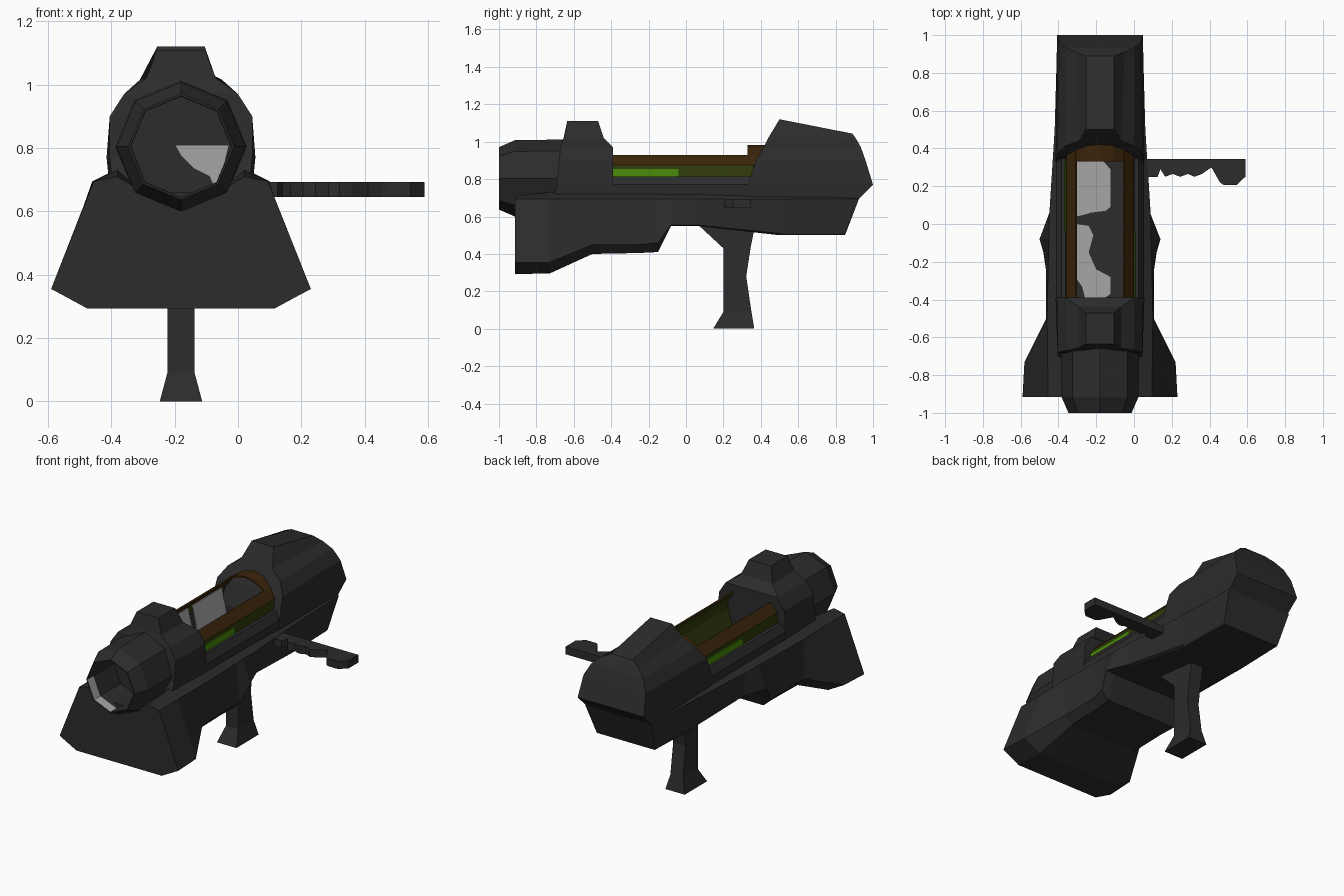
import bpy, bmesh, math
from mathutils import Vector

AX, AZ = -0.18, 0.8   # barrel axis


def mat(name, rgb):
    m = bpy.data.materials.new(name)
    m.diffuse_color = (*rgb, 1)
    return m


DARK = mat("dark_grey", (0.025, 0.025, 0.025))
LIGHT = mat("light_grey", (0.38, 0.38, 0.38))
BROWN = mat("brown", (0.044, 0.018, 0.003))
GREEN = mat("dark_green", (0.030, 0.042, 0.003))
BRIGHT = mat("bright_green", (0.068, 0.25, 0.003))


def finish(name, bm, *mats):
    bmesh.ops.recalc_face_normals(bm, faces=bm.faces)
    me = bpy.data.meshes.new(name)
    bm.to_mesh(me)
    bm.free()
    for m in mats:
        me.materials.append(m)
    ob = bpy.data.objects.new(name, me)
    bpy.context.collection.objects.link(ob)
    return ob


def loft(name, rings, m, strips=False):
    """Skin closed rings of 3D points; cap ends with one face or mirrored strips."""
    bm = bmesh.new()
    rows = [[bm.verts.new(p) for p in r] for r in rings]
    n = len(rows[0])
    for a, b in zip(rows, rows[1:]):
        for i in range(n):
            j = (i + 1) % n
            bm.faces.new((a[i], a[j], b[j], b[i]))
    for row in (rows[0], rows[-1]):
        if strips:
            for i in range(n // 2 - 1):
                bm.faces.new((row[i], row[i + 1], row[n - 2 - i], row[n - 1 - i]))
        else:
            bm.faces.new(row)
    return finish(name, bm, m)


def mirrored(half):
    """Half ring of (offset, y, z) made into a full ring about the axis plane."""
    return [(AX + x, y, z) for x, y, z in half] + [(AX - x, y, z) for x, y, z in reversed(half)]


def prism(name, pts, thick, m):
    """Extrude a 3D outline along a vector."""
    t = Vector(thick)
    return loft(name, [pts, [Vector(p) + t for p in pts]], m)


# Lower hull: y, top half width, edge half width, edge z, bottom half width, bottom z, shoulder z
hull = [(-0.915, 0.275, 0.41, 0.355, 0.295, 0.293, 0.71),
        (-0.73, 0.277, 0.40, 0.355, 0.29, 0.295, 0.73),
        (-0.50, 0.28, 0.285, 0.45, 0.24, 0.40, 0.735),
        (-0.25, 0.275, 0.285, 0.45, 0.24, 0.405, 0.735),
        (-0.15, 0.273, 0.30, 0.46, 0.25, 0.41, 0.735),
        (-0.08, 0.27, 0.32, 0.555, 0.26, 0.55, 0.735),
        (0.06, 0.268, 0.265, 0.555, 0.25, 0.55, 0.735),
        (0.50, 0.24, 0.22, 0.51, 0.21, 0.50, 0.73),
        (0.85, 0.228, 0.205, 0.51, 0.20, 0.50, 0.70)]
rings = []
for i, (y, a, b, zb, c, zc, zs) in enumerate(hull):
    last = i == len(hull) - 1
    end = 0.075 if last else 0     # slanted tail
    rings.append(mirrored([(0.12, y + end, zs if last else 0.66), (0.2, y + end, zs),
                           (a, y + end, 0.695), (b, y, zb), (c, y, zc)]))
loft("lower_hull", rings, DARK)

# Upper shells: half outlines of (offset, y, z) at the front and the back
loft("rear_shell", [
    mirrored([(0.225, 0.33, 0.67), (0.235, 0.33, 0.77), (0.225, 0.375, 0.9), (0.18, 0.415, 0.97),
              (0.11, 0.44, 1.02), (0.075, 0.50, 1.12)]),
    mirrored([(0.22, 0.92, 0.69), (0.228, 1.0, 0.77), (0.215, 0.96, 0.9), (0.18, 0.935, 0.97),
              (0.13, 0.91, 1.015), (0.075, 0.89, 1.043)])], DARK, True)
loft("front_collar", [
    mirrored([(0.215, -0.72, 0.67), (0.225, -0.69, 0.77), (0.225, -0.68, 0.9), (0.18, -0.67, 0.97),
              (0.11, -0.655, 1.02), (0.075, -0.635, 1.11)]),
    mirrored([(0.225, -0.39, 0.67), (0.235, -0.39, 0.77), (0.225, -0.39, 0.9), (0.18, -0.39, 0.97),
              (0.11, -0.44, 1.02), (0.075, -0.47, 1.11)])], DARK, True)

# Chamber trough with sloping inner walls
loft("chamber_trough", [
    mirrored([(0.225, y, 0.67), (0.232, y, 0.77), (0.205, y, 0.815), (0.172, y, 0.815), (0.125, y, 0.69)])
    for y in (-0.40, 0.36)], DARK)


# Muzzle: eight-sided tube with an open bore
def octagon(y, r):
    return [(AX + r * math.sin(k * math.pi / 4), y, AZ + 0.004 + r * math.cos(k * math.pi / 4))
            for k in range(8)]


muzzle = loft("muzzle", [octagon(y, r) for y, r in (
    (-0.64, 0.208), (-0.915, 0.204), (-1.0, 0.167), (-1.0, 0.16), (-0.94, 0.16), (-0.74, 0.158))], DARK)
muzzle.data.materials.append(LIGHT)
for p in muzzle.data.polygons:   # light patch on the lower bore near the rim
    c = p.center
    rad = math.hypot(c.x - AX, c.z - AZ)
    if -0.99 < c.y < -0.95 and rad < 0.155 and c.x < AX and c.z < AZ:
        p.material_index = 1
prism("bore_light_patch", [(AX + x, -0.748, z) for x, z in (
    (-0.02, 0.81), (0.152, 0.81), (0.125, 0.70), (0.10, 0.685), (0.09, 0.71), (0.04, 0.735), (0, 0.775))],
    (0, 0.006, 0), LIGHT)

# Worn light patches on the chamber floor and left wall
for name, pts in (
    ("floor_patch_rear", [(-0.125, 0.33), (0.02, 0.33), (0.055, 0.29), (0.055, 0.09), (0.03, 0.07),
                          (-0.05, 0.06), (-0.08, 0.05), (-0.125, 0.04)]),
    ("floor_patch_front", [(-0.125, 0), (-0.06, -0.01), (-0.035, -0.06), (-0.06, -0.15), (-0.02, -0.24),
                           (0.055, -0.28), (0.055, -0.37), (0.03, -0.388), (-0.08, -0.388),
                           (-0.095, -0.33), (-0.125, -0.29)])):
    prism(name, [(AX + x, y, 0.688) for x, y in pts], (0, 0, 0.006), LIGHT)
for name, y0, y1 in (("wall_patch_rear", 0.04, 0.33), ("wall_patch_front", -0.30, 0.0)):
    prism(name, [(AX - x, y0, z) for x, z in ((0.168, 0.868), (0.128, 0.69), (0.122, 0.69), (0.162, 0.868))],
          (0, y1 - y0, 0), LIGHT)

# Chamber rails and side panels
for s, side in ((1, "right"), (-1, "left")):
    def slab(name, sec, y0, y1, m):
        prism(f"{name}_{side}", [(AX + s * x, y0, z) for x, z in sec], (0, y1 - y0, 0), m)
    slab("rail", [(0.178, 0.875), (0.13, 0.93), (0.122, 0.925), (0.168, 0.87)], -0.40, 0.40, BROWN)
    slab("side_panel", [(0.184, 0.80), (0.178, 0.876), (0.17, 0.876), (0.176, 0.80)], -0.40, 0.36, GREEN)
    y0, y1 = (-0.39, -0.04) if s > 0 else (-0.04, 0.33)
    slab("bright_panel", [(0.188, 0.812), (0.185, 0.855), (0.18, 0.855), (0.183, 0.812)], y0, y1, BRIGHT)
    if s > 0:   # green lining on the inside of the right wall
        slab("inner_liner", [(0.128, 0.69), (0.17, 0.812), (0.165, 0.868), (0.124, 0.921), (0.121, 0.919),
                             (0.16, 0.866), (0.164, 0.812), (0.122, 0.69)], -0.39, 0.36, GREEN)

# Brown arch at the back of the chamber
angles = [math.pi * k / 8 for k in range(9)]
arch = [(AX + r * math.cos(a), 0.33, AZ + r * math.sin(a))
        for r, seq in ((0.182, angles), (0.172, angles[::-1])) for a in seq]
prism("chamber_arch", arch, (0, 0.1, 0), BROWN)

# Pistol grip: z, front y, back y, half width
loft("pistol_grip", [[(AX - w, a, z), (AX + w, a, z), (AX + w, b, z), (AX - w, b, z)]
                     for z, a, b, w in ((0, 0.145, 0.365, 0.067), (0.09, 0.20, 0.35, 0.043),
                                        (0.28, 0.20, 0.322, 0.043), (0.43, 0.20, 0.345, 0.043),
                                        (0.56, 0.06, 0.37, 0.043))], DARK)

# Side handle with finger notches
handle = [(0.0, 0.345), (0.589, 0.345), (0.589, 0.25), (0.545, 0.207), (0.475, 0.207), (0.455, 0.22),
          (0.41, 0.30), (0.36, 0.265), (0.32, 0.25), (0.285, 0.265), (0.245, 0.25), (0.205, 0.265),
          (0.165, 0.25), (0.14, 0.29), (0.125, 0.25), (0.0, 0.25)]
prism("side_handle", [(x, y, 0.645) for x, y in handle], (0, 0, 0.048), DARK)
